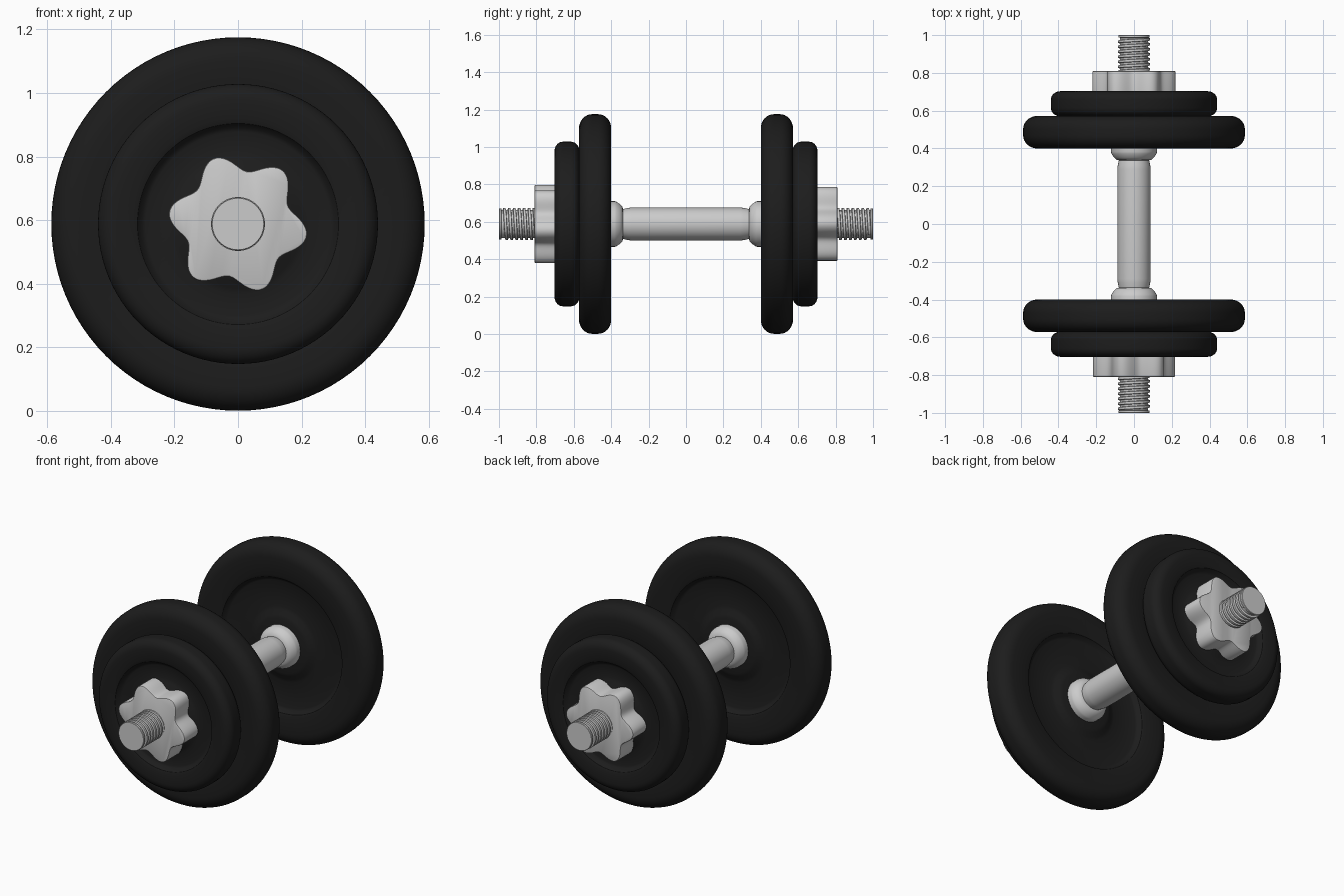
import bpy, bmesh, math

if "Cube" in bpy.data.objects:
    bpy.data.objects.remove(bpy.data.objects["Cube"])

CZ = 0.588          # height of the bar axis
TAU = 2 * math.pi


def finish(name, bm, rot=0.0, mat=None, angle=35):
    bmesh.ops.recalc_face_normals(bm, faces=bm.faces)
    me = bpy.data.meshes.new(name)
    bm.to_mesh(me)
    bm.free()
    ob = bpy.data.objects.new(name, me)
    bpy.context.collection.objects.link(ob)
    ob.location.z = CZ
    ob.rotation_euler.z = rot
    if mat:
        me.materials.append(mat)
    bpy.ops.object.select_all(action='DESELECT')
    ob.select_set(True)
    bpy.context.view_layer.objects.active = ob
    bpy.ops.object.shade_smooth_by_angle(angle=math.radians(angle))
    return ob


def rings_to_faces(bm, rings, wrap_rings=False):
    n = len(rings[0])
    pairs = list(zip(rings, rings[1:]))
    if wrap_rings:
        pairs.append((rings[-1], rings[0]))
    for a, b in pairs:
        for i in range(n):
            j = (i + 1) % n
            bm.faces.new((a[i], a[j], b[j], b[i]))


def lathe(profile, closed, seg=96):
    """Revolve (radius, y) points about the y axis; open profiles are capped."""
    bm = bmesh.new()
    rings = [[bm.verts.new((r * math.cos(TAU * i / seg), y, r * math.sin(TAU * i / seg)))
              for i in range(seg)] for r, y in profile]
    rings_to_faces(bm, rings, closed)
    if not closed:
        bm.faces.new(rings[0])
        bm.faces.new(rings[-1])
    return bm


def arc(r, y, rad_r, rad_y, a0, a1, n=8):
    return [(r + rad_r * math.cos(math.radians(a0 + (a1 - a0) * k / n)),
             y + rad_y * math.sin(math.radians(a0 + (a1 - a0) * k / n))) for k in range(n + 1)]


def plate(outer, y_in, y_out, fillet_r, fillet_y, rim, hub, depth):
    """Plate section: rounded rim, recessed web and raised hub on both faces.
    y_in is the face nearer the handle (front end of the model, so negative y)."""
    def face(y, s):   # s points into the plate; ordered from hub to rim
        return [(0.086, y + s * 0.008), (hub - 0.03, y + s * 0.008), (hub - 0.012, y + s * 0.014),
                (hub + 0.012, y + s * depth * 0.85), (hub + 0.03, y + s * depth),
                (rim - 0.03, y + s * depth), (rim - 0.018, y + s * depth * 0.85),
                (rim - 0.004, y + s * 0.006), (rim + 0.012, y)]
    c = outer - fillet_r
    edge = arc(c, y_out + fillet_y, fillet_r, fillet_y, -90, 0)
    edge += arc(c, y_in - fillet_y, fillet_r, fillet_y, 0, 90)
    return lathe(face(y_out, 1) + edge + face(y_in, -1)[::-1], True)


def star_nut(phase):
    """Six-lobed spin nut with softened edges."""
    bm = bmesh.new()
    seg = 120
    rings = []
    for inset, y in ((0.004, -0.68), (0, -0.684), (0, -0.803), (0.002, -0.808), (0.007, -0.81)):
        ring = []
        for i in range(seg):
            t = TAU * i / seg
            r = 0.194 + 0.026 * math.cos(6 * (t - phase)) - inset
            ring.append(bm.verts.new((r * math.cos(t), y, r * math.sin(t))))
        rings.append(ring)
    rings_to_faces(bm, rings)
    bm.faces.new(rings[0])
    bm.faces.new(rings[-1])
    return bm


def thread(y0, y1, pitch, root, crest):
    """Helical ridge with a trapezoid section."""
    bm = bmesh.new()
    seg = 40
    steps = int((y1 - y0) / pitch * seg)
    w = pitch * 0.34
    section = ((root, -w), (crest, -w * 0.7), (crest, w * 0.7), (root, w))
    rings = []
    for k in range(steps + 1):
        t = TAU * k / seg
        y = y0 + pitch * k / seg
        rings.append([bm.verts.new((r * math.cos(t), -(y + d), r * math.sin(t)))
                      for r, d in section])
    rings_to_faces(bm, rings)
    bm.faces.new(rings[0])
    bm.faces.new(rings[-1])
    return bm


black = bpy.data.materials.new("black_iron")
black.diffuse_color = (0.012, 0.012, 0.012, 1)
black.use_nodes = True
black.node_tree.nodes["Principled BSDF"].inputs["Base Color"].default_value = black.diffuse_color

# handle grip with a flared collar at each end
half = [(0.088, 0.0), (0.088, 0.29), (0.086, 0.31), (0.080, 0.337), (0.092, 0.340),
        (0.106, 0.352), (0.119, 0.372), (0.122, 0.382), (0.122, 0.412)]
finish("handle", lathe([(r, -y) for r, y in half[:0:-1]] + half, False, 64))

# plates, nut and threaded end, repeated at both ends
for end, rot, nut_turn in (("front", 0, -10), ("back", math.pi, -1)):
    finish(end + "_large_plate",
           plate(0.587, -0.40, -0.572, 0.075, 0.07, 0.40, 0.19, 0.032), rot, black)
    finish(end + "_small_plate",
           plate(0.44, -0.570, -0.703, 0.05, 0.045, 0.32, 0.19, 0.032), rot, black)
    finish(end + "_star_nut", star_nut(math.radians(nut_turn)), rot)
    finish(end + "_threaded_bar",
           lathe([(0.074, -0.40), (0.074, -0.986), (0.083, -0.988), (0.083, -0.998),
                  (0.081, -1.0)], False, 64), rot)
    finish(end + "_screw_thread", thread(0.70, 0.982, 0.0265, 0.072, 0.085), rot)
